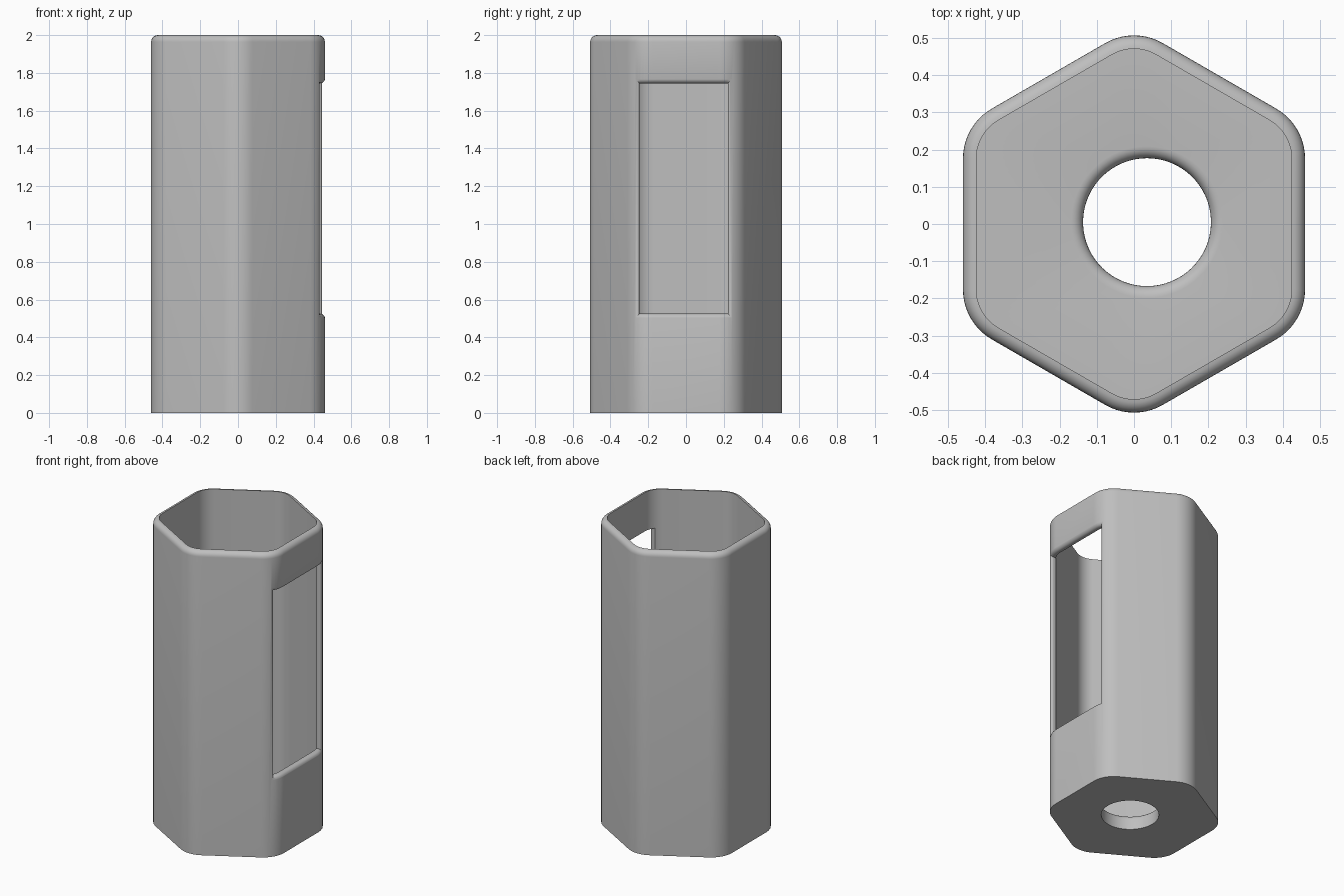
import bpy, bmesh
from math import sin, cos, pi, radians, sqrt

if "Cube" in bpy.data.objects:
    bpy.data.objects.remove(bpy.data.objects["Cube"])

APOTHEM, CORNER, WALL, HEIGHT = 0.46, 0.155, 0.036, 2.0
FLOOR, HOLE, FILLET = 0.1, 0.172, 0.032
STEPS = 10                      # segments per rounded corner
COUNT = 6 * (STEPS + 1)

grey = bpy.data.materials.new("plain grey")
grey.use_nodes = True
colour = (0.52, 0.52, 0.52, 1)
grey.diffuse_color = colour
grey.node_tree.nodes["Principled BSDF"].inputs["Base Color"].default_value = colour


def hexagon(inset, z):
    """Rounded hexagon ring with flats facing left and right."""
    r = CORNER - inset
    d = (APOTHEM - CORNER) / cos(pi / 6)
    ring = []
    for k in range(6):
        mid = radians(30 + 60 * k)
        for s in range(STEPS + 1):
            a = mid + radians(60 * s / STEPS - 30)
            ring.append((d * cos(mid) + r * cos(a), d * sin(mid) + r * sin(a), z))
    return ring


def circle(r, z):
    """Drain hole ring with the same point count as the hexagon."""
    angles = [pi / 6 + (i - STEPS / 2) * 2 * pi / COUNT for i in range(COUNT)]
    return [(0.035 + r * cos(a), 0.005 + r * sin(a), z) for a in angles]


def loft(name, rings, closed):
    """Skin a list of rings, joined end to start or capped."""
    bm = bmesh.new()
    loops = [[bm.verts.new(p) for p in ring] for ring in rings]
    pairs = list(zip(loops, loops[1:]))
    if closed:
        pairs.append((loops[-1], loops[0]))
    else:
        bm.faces.new(loops[0])
        bm.faces.new(loops[-1])
    n = len(loops[0])
    for a, b in pairs:
        for i in range(n):
            j = (i + 1) % n
            bm.faces.new((a[i], a[j], b[j], b[i]))
    bmesh.ops.recalc_face_normals(bm, faces=bm.faces)
    mesh = bpy.data.meshes.new(name)
    bm.to_mesh(mesh)
    bm.free()
    mesh.materials.append(grey)
    obj = bpy.data.objects.new(name, mesh)
    bpy.context.collection.objects.link(obj)
    return obj


arc = [i * pi / 12 for i in range(7)]

# Body: outer wall, rounded rim, inner wall, floor, filleted drain hole
rings = [hexagon(0, 0)]
rings += [hexagon(WALL * (1 - cos(a)), HEIGHT - WALL * (1 - sin(a))) for a in arc]
rings += [hexagon(WALL, FLOOR)]
rings += [circle(HOLE + FILLET * (1 - sin(a)), FLOOR - FILLET * (1 - cos(a))) for a in arc]
rings += [circle(HOLE, 0)]
body = loft("hexagonal_holder", rings, True)


def surface_x(y):
    """Outer wall position on the window side."""
    over = max(0, abs(y) - (APOTHEM - CORNER) * sin(pi / 6) / cos(pi / 6))
    return APOTHEM - CORNER + sqrt(CORNER ** 2 - over ** 2)


def window(grow, depth=None, x=None):
    """Rectangle ring that follows the outer wall at a depth, or lies flat at x."""
    y0, y1, z0, z1 = -0.247 - grow, 0.222 + grow, 0.525 - grow, 1.745 + grow
    ys = [y0 + (y1 - y0) * i / 24 for i in range(25)]
    outline = [(y, z0) for y in ys] + [(y, z1) for y in reversed(ys)]
    return [(surface_x(y) - depth if x is None else x, y, z) for y, z in outline]


# Window cutter with a flared, rounded mouth
R = 0.024
cut = [window(R, x=0.6), window(R, depth=-0.001)]
cut += [window(R * (1 - sin(a)), depth=R * (1 - cos(a))) for a in arc[1:]]
cut += [window(0, x=0.3)]
cutter = loft("window_cutter", cut, False)
cutter.hide_render = True

mod = body.modifiers.new("window", "BOOLEAN")
mod.operation, mod.solver, mod.object = "DIFFERENCE", "EXACT", cutter
bpy.ops.object.select_all(action="DESELECT")
bpy.context.view_layer.objects.active = body
body.select_set(True)
bpy.ops.object.modifier_apply(modifier=mod.name)
bpy.data.objects.remove(cutter)
bpy.ops.object.shade_smooth_by_angle(angle=radians(32))
